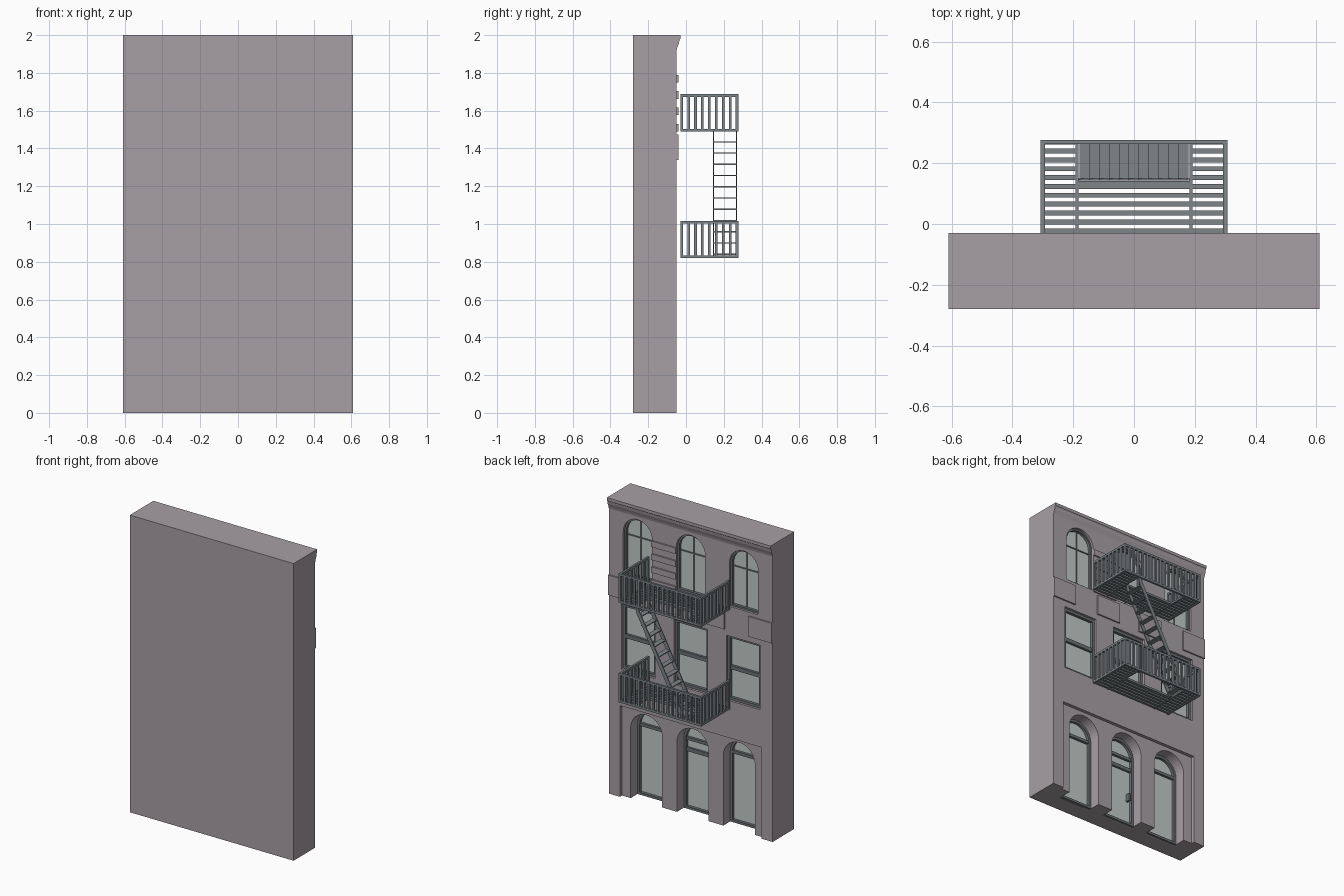
import bpy, bmesh, math
from mathutils import Matrix, Vector

if "Cube" in bpy.data.objects:
    bpy.data.objects.remove(bpy.data.objects["Cube"])


def material(name, rgb):
    m = bpy.data.materials.new(name)
    m.diffuse_color = (*rgb, 1)
    m.use_nodes = True
    m.node_tree.nodes["Principled BSDF"].inputs["Base Color"].default_value = m.diffuse_color
    return m


STONE = material("mauve stone", (0.39, 0.35, 0.38))
IRON = material("dark iron", (0.21, 0.235, 0.25))
FRAME = material("dark frame", (0.15, 0.165, 0.175))
GLASS = material("pale glass", (0.54, 0.60, 0.58))


def finish(bm, name, mat):
    bmesh.ops.recalc_face_normals(bm, faces=bm.faces)
    me = bpy.data.meshes.new(name)
    bm.to_mesh(me)
    bm.free()
    ob = bpy.data.objects.new(name, me)
    bpy.context.collection.objects.link(ob)
    me.materials.append(mat)
    return ob


def add_box(bm, x0, x1, y0, y1, z0, z1):
    c = Vector((x0 + x1, y0 + y1, z0 + z1)) / 2
    m = Matrix.Translation(c) @ Matrix.Diagonal((x1 - x0, y1 - y0, z1 - z0, 1))
    bmesh.ops.create_cube(bm, size=1, matrix=m)


def outline(cx, w, z0, z1, arched):
    """Opening outline in (x, z), rectangular or round-arched."""
    r = w / 2
    if not arched:
        return [(cx - r, z0), (cx + r, z0), (cx + r, z1), (cx - r, z1)]
    arc = [(cx + r * math.cos(math.pi * i / 20), z1 - r + r * math.sin(math.pi * i / 20))
           for i in range(21)]
    return [(cx - r, z0), (cx + r, z0)] + arc


def add_prism(bm, pts, y0, y1):
    a = [bm.verts.new((x, y0, z)) for x, z in pts]
    b = [bm.verts.new((x, y1, z)) for x, z in pts]
    n = len(pts)
    bm.faces.new(a)
    bm.faces.new(b[::-1])
    for i in range(n):
        bm.faces.new((a[i], b[i], b[(i + 1) % n], a[(i + 1) % n]))


def add_ring(bm, outer, inner, y0, y1):
    loops = [[bm.verts.new((x, y, z)) for x, z in p]
             for p, y in ((outer, y0), (outer, y1), (inner, y1), (inner, y0))]
    n = len(outer)
    for k in range(4):
        p, q = loops[k], loops[(k + 1) % 4]
        for i in range(n):
            bm.faces.new((p[i], p[(i + 1) % n], q[(i + 1) % n], q[i]))


def cut(target, cutter):
    cutter.hide_render = True
    mod = target.modifiers.new("cut", 'BOOLEAN')
    mod.operation, mod.solver, mod.object = 'DIFFERENCE', 'EXACT', cutter
    bpy.context.view_layer.objects.active = target
    bpy.ops.object.modifier_apply(modifier=mod.name)
    bpy.data.objects.remove(cutter)


WALL = -0.05
# rows: name, centres, width, bottom, top, arched, back of recess, frame thickness
ROWS = [
    ("door", (-0.345, 0, 0.345), 0.235, 0.0, 0.59, True, -0.17, 0.016),
    ("middle_window", (-0.39, 0, 0.39), 0.25, 0.865, 1.30, False, -0.09, 0.018),
    ("top_window", (-0.395, 0, 0.395), 0.215, 1.50, 1.90, True, -0.09, 0.012),
]

# wall with recessed shopfront panel and openings
bm = bmesh.new()
add_box(bm, -0.61, 0.61, -0.28, WALL, 0, 2)
wall = finish(bm, "wall", STONE)
bm = bmesh.new()
add_box(bm, -0.527, 0.527, WALL - 0.022, 0.1, -0.1, 0.614)
cut(wall, finish(bm, "panel_cutter", STONE))
bm = bmesh.new()
for name, centres, w, z0, z1, arched, yb, t in ROWS:
    for cx in centres:
        add_prism(bm, outline(cx, w, z0 if z0 > 0 else -0.1, z1, arched), yb, 0.1)
cut(wall, finish(bm, "opening_cutter", STONE))

# glass and frames in every opening
for name, centres, w, z0, z1, arched, yb, t in ROWS:
    glass, frame = bmesh.new(), bmesh.new()
    for cx in centres:
        h = w / 2 - t / 2
        add_prism(glass, outline(cx, w, z0, z1, arched), yb, yb + 0.006)
        add_ring(frame, outline(cx, w, z0, z1, arched),
                 outline(cx, w - 2 * t, z0 + t, z1 - t, arched), yb, yb + 0.025)
        if name == "door":
            add_box(frame, cx - h, cx + h, yb, yb + 0.022, 0.462, 0.482)
            if cx == 0:
                add_box(frame, cx - h, cx + h, yb, yb + 0.02, 0.385, 0.41)
                add_box(frame, -0.085, -0.072, yb, yb + 0.035, 0.17, 0.22)
        elif name == "middle_window":
            zm = (z0 + z1) / 2
            add_box(frame, cx - h, cx + h, yb, yb + 0.022, zm - 0.013, zm + 0.013)
        else:
            add_box(frame, cx - h, cx + h, yb, yb + 0.012, 1.762, 1.77)
            add_box(frame, cx - 0.004, cx + 0.004, yb, yb + 0.012, z0, z1 - t / 2)
    finish(glass, name + "_glass", GLASS)
    finish(frame, name + "_frames", FRAME)

# cornice along the roof edge
bm = bmesh.new()
prof = [(WALL, 1.92), (-0.046, 1.935), (-0.038, 1.955), (-0.034, 1.975), (-0.029, 1.98),
        (-0.029, 2.0), (WALL, 2.0)]
add_prism(bm, prof, -0.61, 0.61)
for v in bm.verts:
    v.co = (v.co.y, v.co.x, v.co.z)
finish(bm, "cornice", STONE)

# raised stone panels and thin bands
bm = bmesh.new()
for cx in (-0.522, -0.168, 0.168, 0.522):
    add_box(bm, cx - 0.088, cx + 0.088, WALL, -0.04, 1.34, 1.475)
finish(bm, "stone_panels", STONE)
bm = bmesh.new()
for z in (1.51, 1.597, 1.683, 1.77):
    add_box(bm, 0.108, 0.287, WALL, -0.04, z - 0.02, z + 0.02)
finish(bm, "stone_bands", STONE)

# fire escape balconies: slatted deck with stair opening, railing on three sides
X, Y0, Y1, B = 0.307, -0.03, 0.277, 0.014
for name, z in (("lower", 0.82), ("upper", 1.49)):
    bm = bmesh.new()
    for i in range(11):
        y = Y0 + i * (Y1 - Y0 - 0.016) / 10
        if y < 0.13:
            add_box(bm, -X, X, y, y + 0.016, z + 0.003, z + 0.013)
        else:
            for s in (-1, 1):
                a, b = sorted((s * 0.185, s * X))
                add_box(bm, a, b, y, y + 0.016, z + 0.003, z + 0.013)
    for s in (-1, 1):
        a, b = sorted((s * 0.182, s * 0.193))
        add_box(bm, a, b, Y0, Y1, z, z + 0.012)
    add_box(bm, -0.19, 0.19, 0.128, 0.142, z, z + 0.014)
    finish(bm, name + "_deck", IRON)
    bm = bmesh.new()
    for za in (z, z + 0.183):
        add_box(bm, -X, X, Y1 - B, Y1, za, za + B)
        for s in (-1, 1):
            a, b = sorted((s * X, s * (X - B)))
            add_box(bm, a, b, Y0, Y1 - B, za, za + B)
    for i in range(18):
        x = -X + i * (2 * X - B) / 17
        add_box(bm, x, x + B, Y1 - B, Y1, z + B, z + 0.183)
    for i in range(8):
        y = Y0 + i * (Y1 - Y0 - B) / 8
        for s in (-1, 1):
            a, b = sorted((s * X, s * (X - B)))
            add_box(bm, a, b, y, y + B, z + B, z + 0.183)
    finish(bm, name + "_railing", IRON)

# stair between the balconies
bm = bmesh.new()
for y in (0.143, 0.264):
    add_prism(bm, [(-0.185, 0.825), (-0.155, 0.825), (0.185, 1.46), (0.185, 1.497), (0.175, 1.497)],
              y, y + 0.006)
for i in range(11):
    x = -0.18 + i * 0.0325
    z = 0.84 + i * 0.0595
    add_box(bm, x, x + 0.034, 0.145, 0.268, z - 0.003, z + 0.003)
finish(bm, "stair", IRON)
